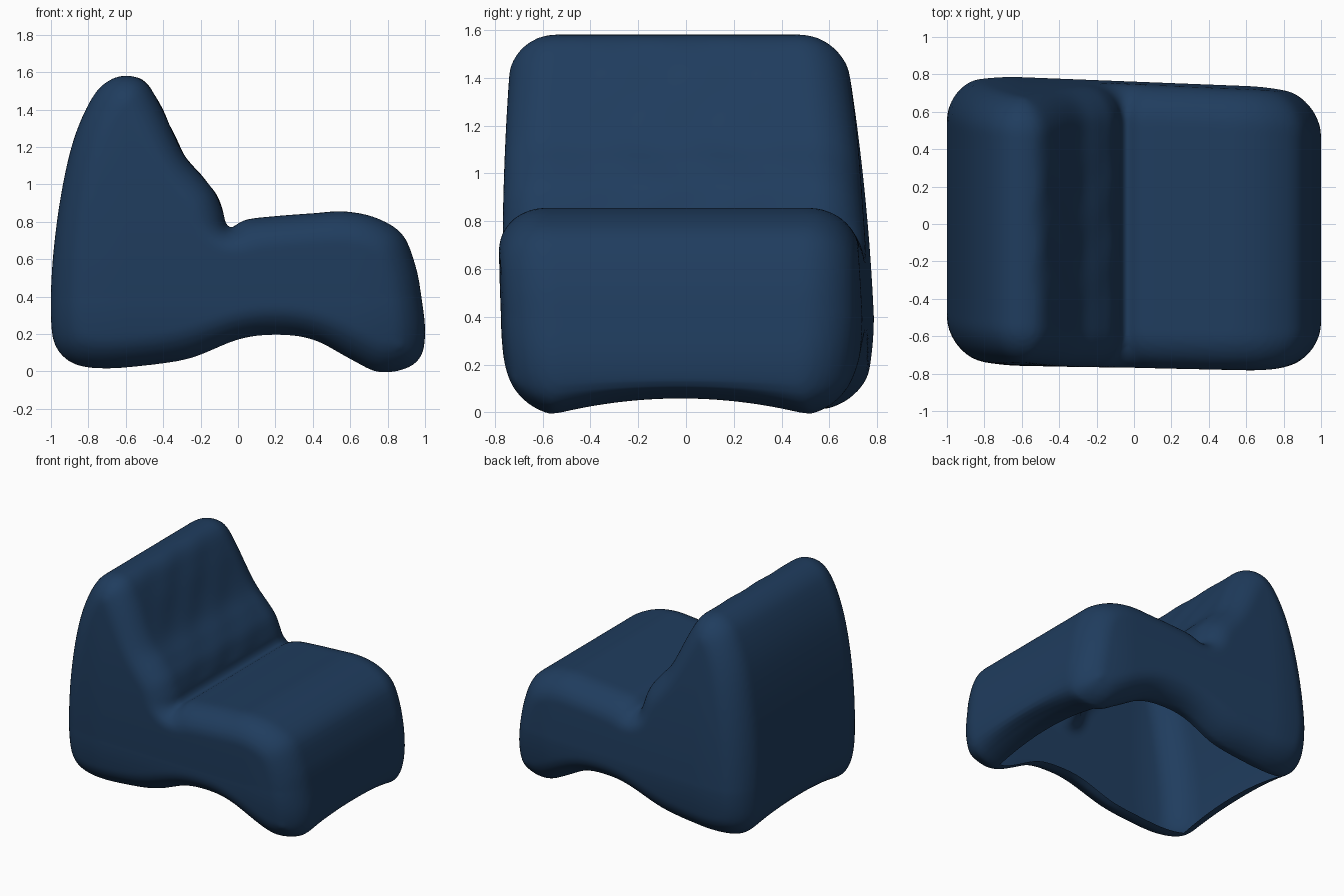
import bpy, bmesh, math
from mathutils import Vector

cube = bpy.data.objects.get("Cube")
if cube:
    bpy.data.objects.remove(cube)

# Upholstery colour
fabric = bpy.data.materials.new("navy fabric")
fabric.use_nodes = True
color = (0.014, 0.046, 0.112, 1)
fabric.diffuse_color = color
bsdf = fabric.node_tree.nodes["Principled BSDF"]
bsdf.inputs["Base Color"].default_value = color
bsdf.inputs["Roughness"].default_value = 0.9

# Side profile (x, z), clockwise from the crease between backrest and seat
SEAT = [(-.05, .765), (.04, .81), (.2, .83), (.4, .845), (.57, .855), (.74, .82),
        (.88, .73), (.95, .56), (.98, .4), (1, .22), (.98, .08), (.9, .01), (.75, -.01)]
UNDER = [(.6, .06), (.4, .165), (.2, .19), (0, .165), (-.25, .065), (-.5, .025), (-.72, .01)]
BACK = [(-.88, .035), (-.975, .13), (-1, .3), (-.99, .6), (-.945, .95), (-.875, 1.25),
        (-.775, 1.47), (-.68, 1.56), (-.58, 1.58), (-.49, 1.54), (-.41, 1.41),
        (-.29, 1.16), (-.19, 1.04), (-.12, .95), (-.08, .85)]


def smooth_curve(points, steps=5):
    """Closed Catmull-Rom curve through the points."""
    pts = [Vector(p) for p in points]
    n, out = len(pts), []
    for i in range(n):
        a, b, c, d = (pts[(i + k) % n] for k in (-1, 0, 1, 2))
        for s in range(steps):
            t = s / steps
            out.append(.5 * (2 * b + (c - a) * t + (2 * a - 5 * b + 4 * c - d) * t * t
                             + (3 * b - a - 3 * c + d) * t ** 3))
    return out


def inset(loop, depth):
    """Shrink a clockwise loop in small, relaxed steps."""
    n, count = len(loop), math.ceil(depth / .01)
    for _ in range(count):
        dirs = [(loop[(i + 1) % n] - loop[i - 1]).normalized() for i in range(n)]
        loop = [p - Vector((-d.y, d.x)) * depth / count for p, d in zip(loop, dirs)]
        loop = [loop[i] * .7 + (loop[i - 1] + loop[(i + 1) % n]) * .15 for i in range(n)]
    return loop


# Stations across the width: flat middle with rounded ends
FLAT, ROUND = .57, .2
half = [(FLAT * i / 8, 0) for i in range(9)]
for i in range(1, 9):
    a = math.radians(10.5 * i)
    half.append((FLAT + ROUND * math.sin(a), .17 * (1 - math.cos(a))))
stations = [(-y, d) for y, d in reversed(half[1:])] + half

# Loft the profile and close both sides
profile = smooth_curve(SEAT + UNDER + BACK)
n = len(profile)
bm = bmesh.new()
rings = [[bm.verts.new((p.x, y, p.y)) for p in inset(profile, d)] for y, d in stations]
for a, b in zip(rings, rings[1:]):
    for i in range(n):
        j = (i + 1) % n
        bm.faces.new((a[i], a[j], b[j], b[i]))
for ring in (rings[0], rings[-1]):
    rim = [bm.edges.get((ring[i - 1], ring[i])) for i in range(n)]
    bmesh.ops.triangle_fill(bm, edges=rim, use_beauty=True)
bmesh.ops.recalc_face_normals(bm, faces=bm.faces)

mesh = bpy.data.meshes.new("chair_body")
bm.to_mesh(mesh)
bm.free()
body = bpy.data.objects.new("chair_body", mesh)
bpy.context.collection.objects.link(body)
bpy.ops.object.select_all(action='DESELECT')
body.select_set(True)
bpy.context.view_layer.objects.active = body

# Even, padded surface
remesh = body.modifiers.new("Padding", 'REMESH')
remesh.mode = 'VOXEL'
remesh.voxel_size = .018
soften = body.modifiers.new("Soften", 'SMOOTH')
soften.factor, soften.iterations = .5, 2
for name in ("Padding", "Soften"):
    bpy.ops.object.modifier_apply(modifier=name)

# Open underside, tufted backrest and slightly slumped sides
mesh = body.data
bm = bmesh.new()
bm.from_mesh(mesh)
bm.normal_update()
opening = [f for f in bm.faces if f.normal.z < -.4
           and (c := f.calc_center_median()).z < .3 and abs(c.y) < .57 and -.86 < c.x < .77]
bmesh.ops.delete(bm, geom=opening, context='FACES')
for v in bm.verts:
    x, y, z = v.co
    across = max(0, 1 - (y / .62) ** 2)
    width = 1 - (.5 if z < .4 else .07) * (z - .4) ** 2
    width -= .5 * max(0, abs(x) - .6) ** 2
    if z < .25 and v.normal.z < 0:
        v.co.z -= v.normal.z * across * .07
    if z > .85 and v.normal.x > .3:
        v.co.x += .004 * across * math.sin(17 * y) * math.sin(19 * z)
    v.co.y = y * width * (.99 - .012 * x) - .03 * x - .045 * max(0, z - .4)
bm.to_mesh(mesh)
bm.free()

mesh.materials.clear()
mesh.materials.append(fabric)
bpy.ops.object.shade_smooth_by_angle(angle=math.radians(50))
